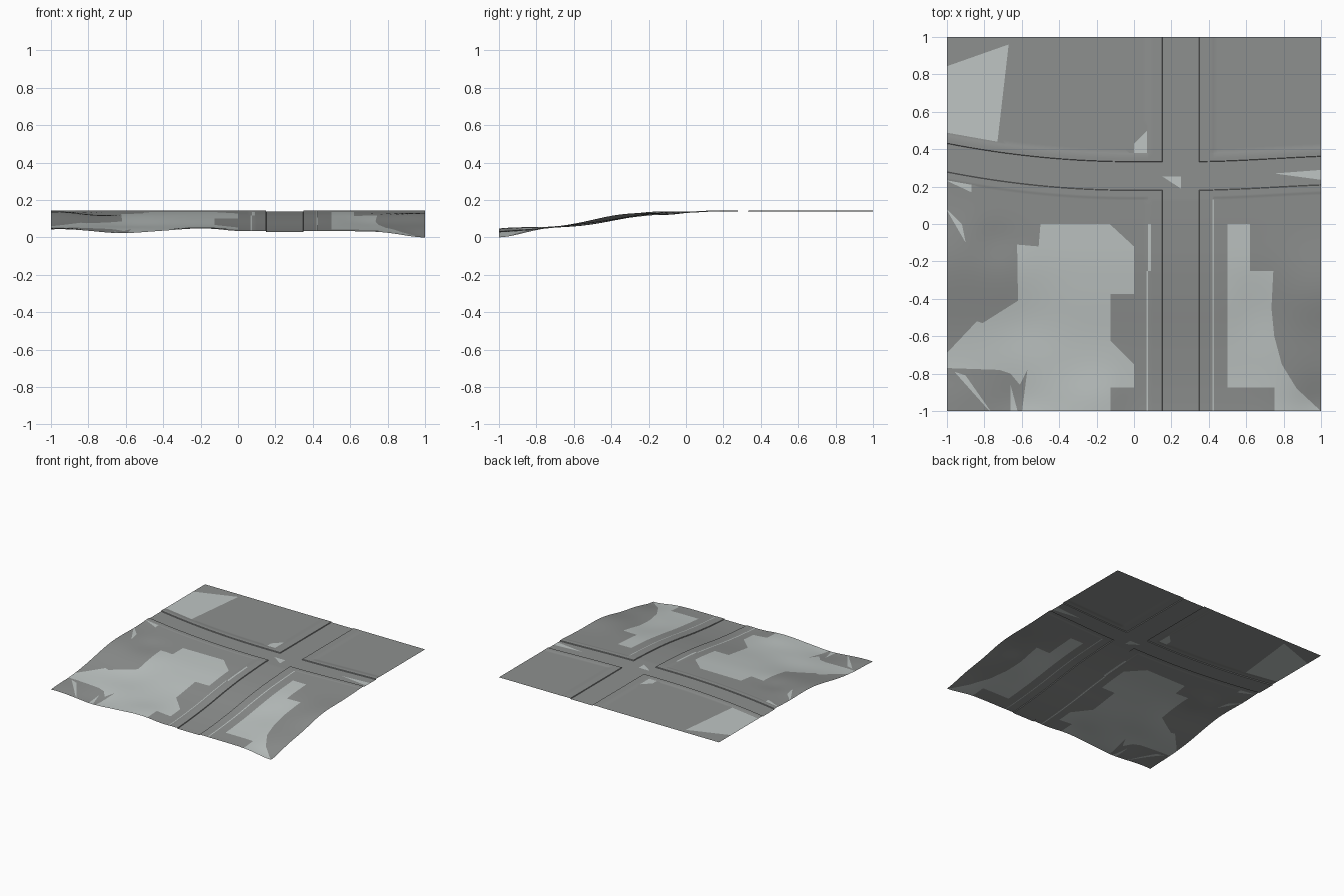
import bpy, bmesh, math
from mathutils import Vector

if "Cube" in bpy.data.objects:
    bpy.data.objects.remove(bpy.data.objects["Cube"])

ROAD_X = (0.15, 0.35)       # north-south road between kerbs
ROAD_V = (0.18, 0.333)      # cross road between kerbs, before bending
K = 0.0012                  # half width of a kerb face


def lerp_table(t, pts):
    for (a, p), (b, q) in zip(pts, pts[1:]):
        if t <= b:
            return p + (q - p) * max(0, (t - a) / (b - a))
    return pts[-1][1]


def smooth(t):
    t = min(1, max(0, t))
    return t * t * (3 - 2 * t)


# The cross road curves away from the front on both sides
def bend(x):
    return 0.098 * x * x if x < 0 else 0.03 * smooth((x - 0.3) / 0.9) * 1.1


def weight(v):
    return smooth((v + 0.35) / 0.45) * smooth((0.9 - v) / 0.48)


def flat_v(x, y):
    v = y
    for _ in range(6):
        v = y - bend(x) * weight(v)
    return v


def band(t, lo, hi):
    return min(1, max(0, min(t - lo + K, hi + K - t) / (2 * K)))


SLOPE = [(-1, .033), (-.8, .048), (-.6, .07), (-.4, .1), (-.2, .124), (0, .137), (.13, .144), (1, .144)]
# Hills and hollows: x, y, radius, height
BUMPS = [(1.0, -.35, .2, .018), (1, -1, .17, -.033), (.68, -.45, .16, -.008),
         (-1, -.2, .22, .016), (-.62, -.95, .14, -.012), (-.6, -.5, .2, -.014),
         (-.2, -.95, .17, .016), (-.95, -.95, .16, .012), (-.75, -.1, .12, -.01)]


def height(x, y):
    v = flat_v(x, y)
    z = sum(lerp_table(v + d, SLOPE) for d in (-.06, -.03, 0, .03, .06)) / 5 if v < .1 else lerp_table(v, SLOPE)
    # Level road corridor, rougher ground at the sides
    fade = smooth((0.1 - v) / 0.2) * smooth((abs(x - 0.25) - 0.17) / 0.2)
    for bx, by, r, h in BUMPS:
        z += fade * h * math.exp(-((x - bx) ** 2 + (y - by) ** 2) / (r * r))
    z = min(z, 0.144)
    # Sunken roads, slightly raised pavements
    road = max(band(x, *ROAD_X), band(v, *ROAD_V))
    walk = max(band(x, .075, .425), band(v, .138, .378))
    return z - 0.006 * road + 0.001 * walk


def lines(step, kerbs):
    vals = {round(-1 + i * step, 4) for i in range(int(round(2 / step)) + 1)}
    vals = {t for t in vals if all(abs(t - k) > 0.006 for k in kerbs)}
    return sorted(vals | {k + s for k in kerbs for s in (-K, K)})


# Ground sheet following the roads
xs = lines(0.025, (.075, .15, .35, .425))
vs = lines(0.025, (.138, .18, .333, .378))
bm = bmesh.new()
rows = [[bm.verts.new((x, v + bend(x) * weight(v), 0)) for x in xs] for v in vs]
for r0, r1 in zip(rows, rows[1:]):
    for i in range(len(xs) - 1):
        bm.faces.new((r0[i], r0[i + 1], r1[i + 1], r1[i]))


def box(x0, x1, y0, y1):
    return [(x0, y0), (x1, y0), (x1, y1), (x0, y1)]


# Pale ground patches, as outlines in plan
PATCHES = [
    [(-.5, 0), (-.13, 0), (0, -.12), (0, -.375), (-.125, -.375), (-.125, -.625), (0, -.75), (0, -.875),
     (-.125, -.875), (-.125, -1.01), (-.6, -1.01), (-.57, -.78), (-.61, -.86), (-.66, -.8), (-.72, -.78),
     (-1.01, -.77), (-1.01, -.7), (-.84, -.52), (-.81, -.53), (-.62, -.41), (-.625, -.11), (-.51, -.12)],
    [(.5, 0), (.62, 0), (.62, -.25), (.745, -.25), (.735, -.45), (.75, -.6), (.79, -.75), (.87, -.88),
     (1.01, -1.01), (.75, -1.01), (.75, -.875), (.61, -.875), (.5, -.875)],
    [(-1.01, .84), (-.67, .96), (-.73, .44), (-1.01, .49)],
    [(0, .38), (.07, .38), (.07, .5), (0, .43)],
    [(.15, .255), (.25, .255), (.25, .19)],
    [(.75, .27), (1.01, .29), (1.01, .235)],
    [(-1.01, .235), (-.87, .21), (-.87, .17)],
    [(-1.01, .09), (-.9, -.1), (-.92, 0)],
    [(-.96, -.79), (-.9, -.81), (-.76, -1.01), (-.8, -.97)],
    [(-.66, -.86), (-.62, -1.01), (-.66, -1.01)],
    box(.067, .075, -1.01, -.25), box(.075, .09, -.25, 0), box(.42, .428, -1.01, .13),
]


def inside(p, poly):
    hit = False
    for (x0, y0), (x1, y1) in zip(poly, poly[1:] + poly[:1]):
        if (y0 > p.y) != (y1 > p.y) and p.x < x0 + (p.y - y0) * (x1 - x0) / (y1 - y0):
            hit = not hit
    return hit


# Cut each outline into the sheet, only where its edges run
for poly in PATCHES:
    for a, b in zip(poly, poly[1:] + poly[:1]):
        a, b = Vector((*a, 0)), Vector((*b, 0))
        d = (b - a).normalized()
        n = Vector((-d.y, d.x, 0))
        near = []
        for f in bm.faces:
            c = f.calc_center_median()
            t = (c - a).dot(d)
            if abs((c - a).dot(n)) < .04 and -.02 < t < (b - a).length + .02:
                near.append(f)
        geom = set(near) | {e for f in near for e in f.edges} | {v for f in near for v in f.verts}
        if near:
            bmesh.ops.bisect_plane(bm, geom=list(geom), dist=1e-5, plane_co=a, plane_no=n)

for f in bm.faces:
    c = f.calc_center_median()
    if any(inside(c, p) for p in PATCHES):
        f.material_index = 1

# Raise the relief and set the lowest point on the floor
for v in bm.verts:
    v.co.z = height(v.co.x, v.co.y)
low = min(v.co.z for v in bm.verts)
for v in bm.verts:
    v.co.z -= low
bm.normal_update()

me = bpy.data.meshes.new("terrain")
bm.to_mesh(me)
bm.free()
for name, col in (("paving", (.27, .28, .275, 1)), ("pale_ground", (.52, .56, .55, 1))):
    mat = bpy.data.materials.new(name)
    mat.diffuse_color = col
    mat.use_nodes = True
    mat.node_tree.nodes["Principled BSDF"].inputs["Base Color"].default_value = mat.diffuse_color
    me.materials.append(mat)
terrain = bpy.data.objects.new("terrain_with_crossroads", me)
bpy.context.collection.objects.link(terrain)
bpy.context.view_layer.objects.active = terrain
terrain.select_set(True)
bpy.ops.object.shade_smooth_by_angle(angle=math.radians(30))
